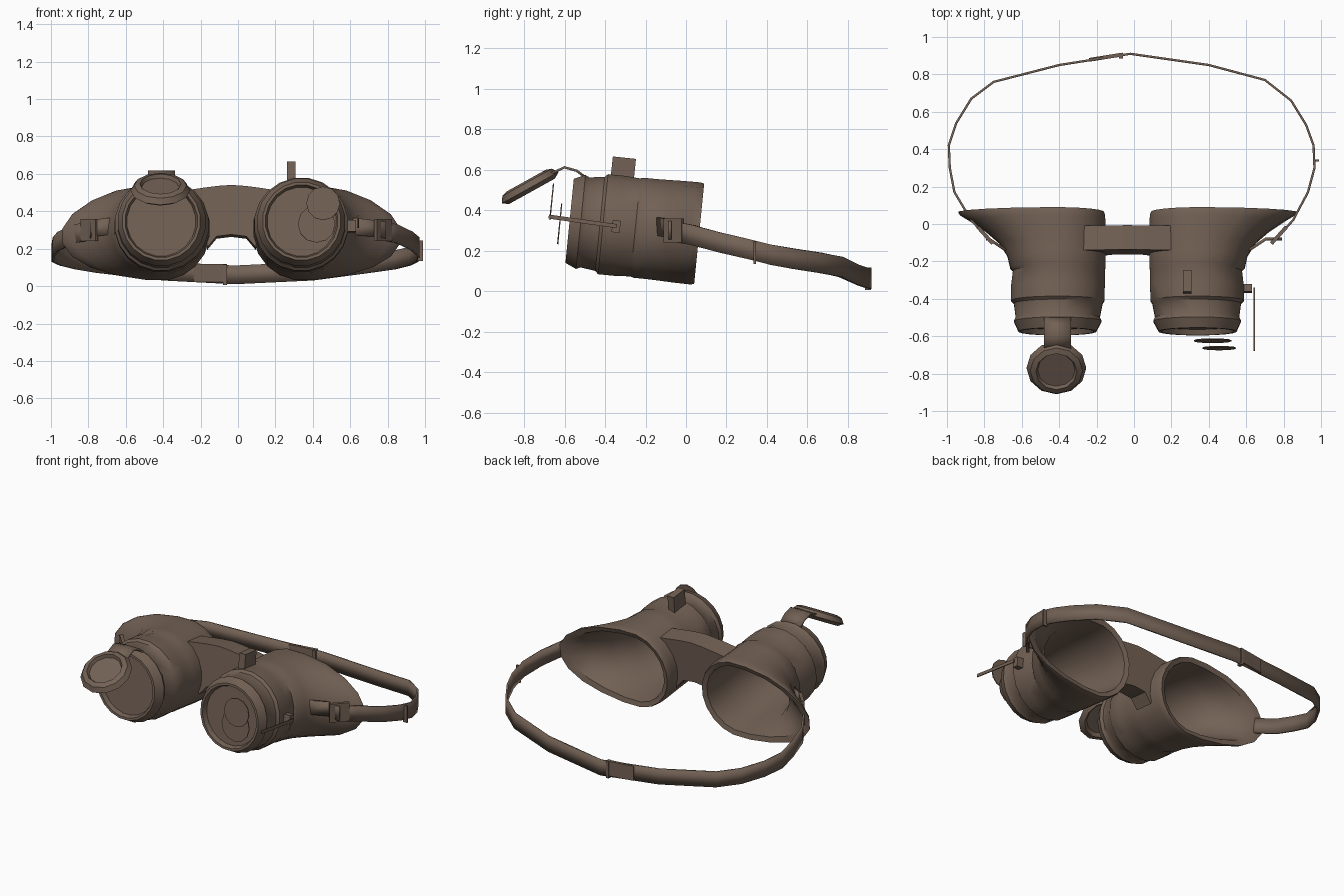
import bpy, bmesh, math
from mathutils import Matrix, Vector

cube = bpy.data.objects.get("Cube")
if cube:
    bpy.data.objects.remove(cube)

leather = bpy.data.materials.new("brown_leather")
leather.use_nodes = True
COLOUR = (0.17, 0.12, 0.09, 1)
leather.diffuse_color = COLOUR
bsdf = leather.node_tree.nodes["Principled BSDF"]
bsdf.inputs["Base Color"].default_value = COLOUR
bsdf.inputs["Roughness"].default_value = 0.8

MID = -0.035      # middle of the two eyecups
LENS_U = 0.375    # lens distance from the middle
AXIS_Z = 0.29
SIDES = 20


def tilt(x, y, z):
    """Lean the cups so that their fronts rise a little."""
    return Vector((x, y + 0.1 * (z - AXIS_Z), z - 0.1 * y))


def finish(name, bm, smooth=True):
    bmesh.ops.recalc_face_normals(bm, faces=bm.faces)
    mesh = bpy.data.meshes.new(name)
    bm.to_mesh(mesh)
    bm.free()
    obj = bpy.data.objects.new(name, mesh)
    bpy.context.collection.objects.link(obj)
    mesh.materials.append(leather)
    bpy.ops.object.select_all(action='DESELECT')
    obj.select_set(True)
    bpy.context.view_layer.objects.active = obj
    if smooth:
        bpy.ops.object.shade_smooth_by_angle(angle=math.radians(35))
    return obj


def loft(name, rings):
    """Skin a list of closed rings and cap both ends."""
    bm = bmesh.new()
    rows = [[bm.verts.new(p) for p in ring] for ring in rings]
    n = len(rows[0])
    for a, b in zip(rows, rows[1:]):
        for i in range(n):
            bm.faces.new((a[i], a[(i + 1) % n], b[(i + 1) % n], b[i]))
    bm.faces.new(rows[0])
    bm.faces.new(rows[-1])
    return finish(name, bm)


def ribbon(name, path, across, thick):
    """A band following a path, as wide as the vector across."""
    half = Vector(across) / 2
    bm = bmesh.new()
    rows = [(bm.verts.new(Vector(p) - half), bm.verts.new(Vector(p) + half)) for p in path]
    for a, b in zip(rows, rows[1:]):
        bm.faces.new((a[0], b[0], b[1], a[1]))
    obj = finish(name, bm)
    mod = obj.modifiers.new("thickness", 'SOLIDIFY')
    mod.thickness = thick
    mod.offset = 0
    return obj


def box(name, centre, size, turn=0, axis='X'):
    bm = bmesh.new()
    m = Matrix.Translation(centre) @ Matrix.Rotation(math.radians(turn), 4, axis)
    bmesh.ops.create_cube(bm, size=1, matrix=m @ Matrix.Diagonal((*size, 1)))
    return finish(name, bm, False)


# Eyecups: depth, inner edge, outer edge, half height; outside front to back, then inside
CUP = [
    (-0.545, 0.19, 0.56, 0.185), (-0.575, 0.18, 0.57, 0.195), (-0.575, 0.165, 0.585, 0.21),
    (-0.52, 0.135, 0.61, 0.235), (-0.50, 0.145, 0.6, 0.225), (-0.425, 0.13, 0.61, 0.235),
    (-0.41, 0.12, 0.625, 0.25), (-0.33, 0.118, 0.625, 0.25), (-0.25, 0.118, 0.615, 0.245),
    (-0.235, 0.115, 0.63, 0.25), (-0.17, 0.115, 0.645, 0.25), (-0.1, 0.115, 0.69, 0.252),
    (-0.04, 0.115, 0.76, 0.254), (0.02, 0.115, 0.85, 0.255), (0.05, 0.118, 0.9, 0.255),
    (0.065, 0.125, 0.91, 0.25), (0.055, 0.155, 0.85, 0.22), (0.0, 0.16, 0.77, 0.215),
    (-0.1, 0.16, 0.645, 0.21), (-0.25, 0.165, 0.585, 0.205), (-0.5, 0.195, 0.555, 0.18),
]


def cup_ring(side, y, inner, outer, height):
    ring = []
    for i in range(SIDES):
        a = math.tau * (i + 0.5) / SIDES
        c = math.cos(a)
        u = LENS_U + c * (outer - LENS_U if c > 0 else LENS_U - inner)
        droop = -0.05 * max(0, u - 0.6)
        ring.append(tilt(MID + side * u, y, AXIS_Z + droop + height * math.sin(a)))
    return ring


for side, label in ((-1, "right"), (1, "left")):
    loft(label + "_eyecup", [cup_ring(side, *row) for row in CUP])

# Nose bridge: half outline mirrored, then given depth
HALF = [(0, 0.535), (0.07, 0.53), (0.15, 0.52), (0.28, 0.50), (0.21, 0.46),
        (0.16, 0.38), (0.14, 0.29), (0.13, 0.2), (0.08, 0.26), (0, 0.27)]
outline = HALF + [(-u, z) for u, z in reversed(HALF[1:-1])]
loft("nose_bridge", [[tilt(MID + u, y, z - 0.01) for u, z in outline] for y in (-0.03, -0.16)])

# Head strap, with short tabs on the cups
STRAP = [(-0.76, -0.1, 0.3), (-0.87, 0.02, 0.28), (-0.96, 0.17, 0.24), (-0.985, 0.3, 0.21),
         (-0.99, 0.42, 0.18), (-0.95, 0.54, 0.16), (-0.87, 0.67, 0.14), (-0.75, 0.76, 0.12),
         (-0.4, 0.85, 0.08), (-0.02, 0.91, 0.06), (0.4, 0.85, 0.08), (0.7, 0.77, 0.12),
         (0.84, 0.66, 0.14), (0.92, 0.53, 0.16), (0.96, 0.42, 0.18), (0.965, 0.3, 0.21),
         (0.93, 0.17, 0.24), (0.85, 0.02, 0.28), (0.74, -0.1, 0.3)]
ribbon("head_strap", STRAP, (0, 0, 0.1), 0.012)
for side, label in ((-1, "right"), (1, "left")):
    box(label + "_strap_buckle", (side * 0.785 - 0.01, -0.06, 0.3), (0.02, 0.12, 0.12),
        side * -42, 'Z')
    ribbon(label + "_strap_tab", [(side * 0.65 + MID, -0.14, 0.32), (side * 0.74 + MID, -0.08, 0.31),
                                  (side * 0.79, -0.08, 0.3)], (0, 0, 0.09), 0.015)
box("strap_slider", (0.975, 0.34, 0.19), (0.03, 0.012, 0.11))
box("rear_clasp", (-0.07, 0.9, 0.06), (0.02, 0.03, 0.11))
box("rear_strap_overlap", (-0.15, 0.892, 0.07), (0.18, 0.02, 0.095), 9, 'Z')

# Flip-up cover on the right cup
place = Matrix.Translation((-0.415, -0.775, 0.52)) @ Matrix.Rotation(math.radians(29), 4, 'X')


def cover_ring(r, h):
    angles = [math.tau * i / 12 for i in range(12)]
    return [place @ Vector((r * math.cos(a), r * math.sin(a), h)) for a in angles]


COVER = [(0.1, 0.01), (0.11, 0.03), (0.14, 0.02), (0.16, -0.01), (0.13, -0.03), (0.11, -0.01)]
loft("flip_cover", [cover_ring(r, h) for r, h in COVER])
ribbon("cover_hinge", [(-0.41, -0.5, 0.565), (-0.41, -0.54, 0.595), (-0.41, -0.6, 0.612),
                       (-0.41, -0.68, 0.575)], (0.145, 0, 0), 0.012)

# Two loose magnifier discs ahead of the left cup
for name, x, y, z, r in (("inner_magnifier", 0.42, -0.625, 0.27, 0.1),
                         ("outer_magnifier", 0.455, -0.675, 0.375, 0.09)):
    loft(name, [[tilt(x + r * math.cos(i * math.tau / 12), y + d, z + r * math.sin(i * math.tau / 12))
                 for i in range(12)] for d in (0, 0.006)])

# Post, bracket and arm on the left cup
box("top_post", (0.285, -0.31, 0.605), (0.045, 0.115, 0.11), -6)
box("arm_bracket", (0.605, -0.345, 0.32), (0.05, 0.04, 0.06), -7)
box("magnifier_arm", (0.643, -0.51, 0.345), (0.006, 0.34, 0.02), -8)
